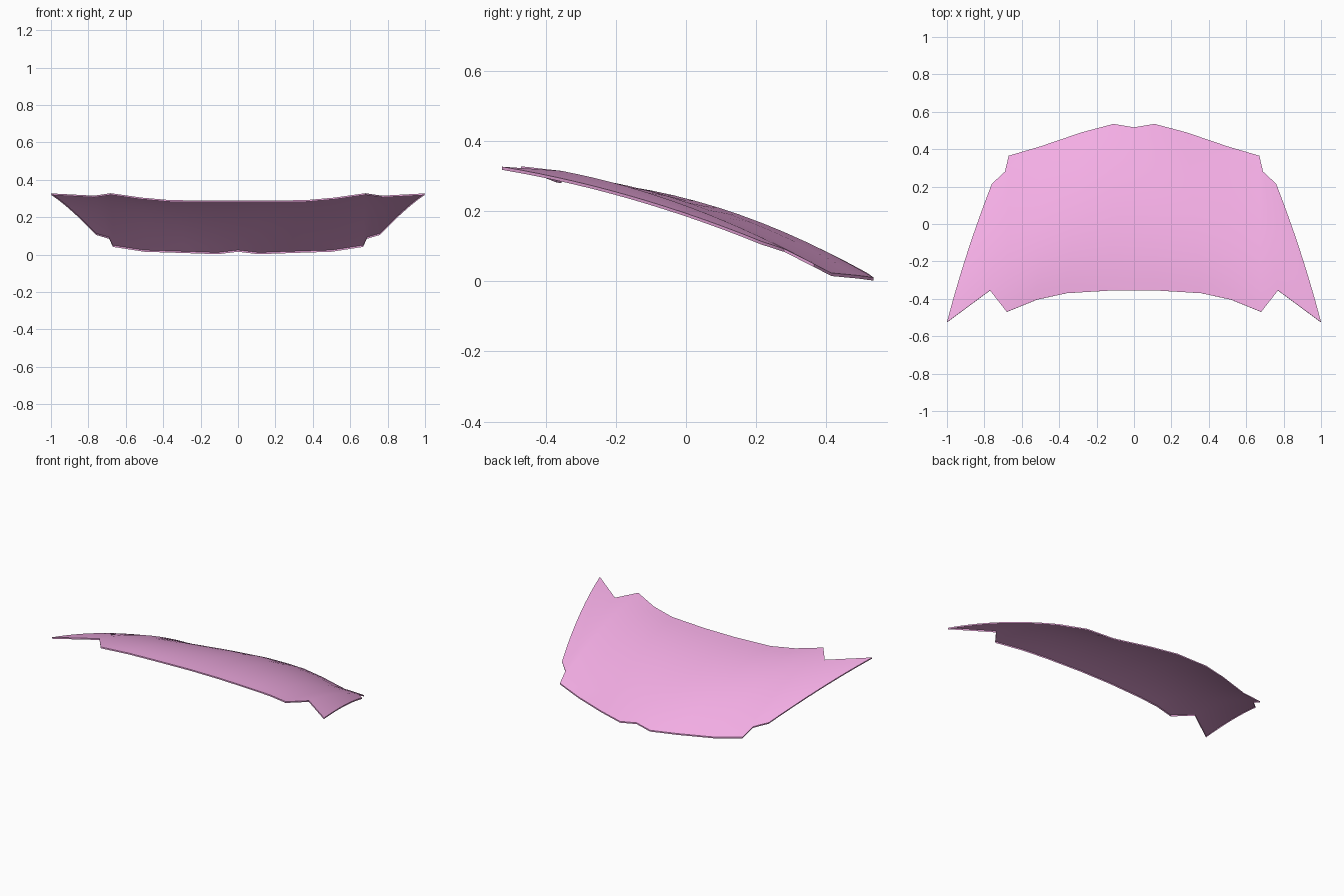
import bpy, bmesh

if "Cube" in bpy.data.objects:
    bpy.data.objects.remove(bpy.data.objects["Cube"])

# Lengthwise ribs of the right half: rear point, front point, upward bow, sideways bow
RIBS = [
    ((0.00, -0.355, 0.289), (0.00, 0.517, 0.024), 0.054, 0.0),
    ((0.11, -0.355, 0.289), (0.11, 0.535, 0.011), 0.061, 0.0),
    ((0.36, -0.370, 0.291), (0.28, 0.490, 0.017), 0.059, 0.0),
    ((0.52, -0.405, 0.305), (0.50, 0.415, 0.024), 0.060, 0.0),
    ((0.68, -0.470, 0.328), (0.67, 0.365, 0.050), 0.045, 0.0),
    ((0.77, -0.355, 0.315), (0.69, 0.280, 0.093), 0.025, 0.0),
    ((1.00, -0.525, 0.327), (0.76, 0.215, 0.114), 0.022, 0.012),
]
ROWS = 14
LIP = 0.009


def rib_point(rib, side, t):
    a, b, lift, spread = rib
    bow = 4 * t * (1 - t)
    x, y, z = (p + (q - p) * t for p, q in zip(a, b))
    return (side * (x + spread * bow), y, z + lift * bow)


# Curved panel lofted across mirrored ribs
bm = bmesh.new()
ribs = [(r, -1) for r in reversed(RIBS[1:])] + [(r, 1) for r in RIBS]
grid = [[bm.verts.new(rib_point(r, s, i / ROWS)) for i in range(ROWS + 1)]
        for r, s in ribs]
for left, right in zip(grid, grid[1:]):
    for i in range(ROWS):
        bm.faces.new((left[i], right[i], right[i + 1], left[i + 1]))

# Narrow folded lip around the whole outline
rim = [e for e in bm.edges if e.is_boundary]
lip = bmesh.ops.extrude_edge_only(bm, edges=rim)["geom"]
for v in lip:
    if isinstance(v, bmesh.types.BMVert):
        v.co.z -= LIP
        v.co.x *= 0.998
bmesh.ops.recalc_face_normals(bm, faces=bm.faces)
mid = grid[len(RIBS) - 1][ROWS // 2].link_faces[0]
if mid.normal.z < 0:
    bmesh.ops.reverse_faces(bm, faces=bm.faces)

mesh = bpy.data.meshes.new("hood_panel")
bm.to_mesh(mesh)
bm.free()
hood = bpy.data.objects.new("hood_panel", mesh)
bpy.context.collection.objects.link(hood)

# Pink paint
paint = bpy.data.materials.new("pink_paint")
paint.diffuse_color = (0.9, 0.42, 0.78, 1)
paint.use_nodes = True
paint.node_tree.nodes["Principled BSDF"].inputs["Base Color"].default_value = paint.diffuse_color
mesh.materials.append(paint)

bpy.context.view_layer.objects.active = hood
hood.select_set(True)
bpy.ops.object.shade_smooth_by_angle(angle=0.6)
